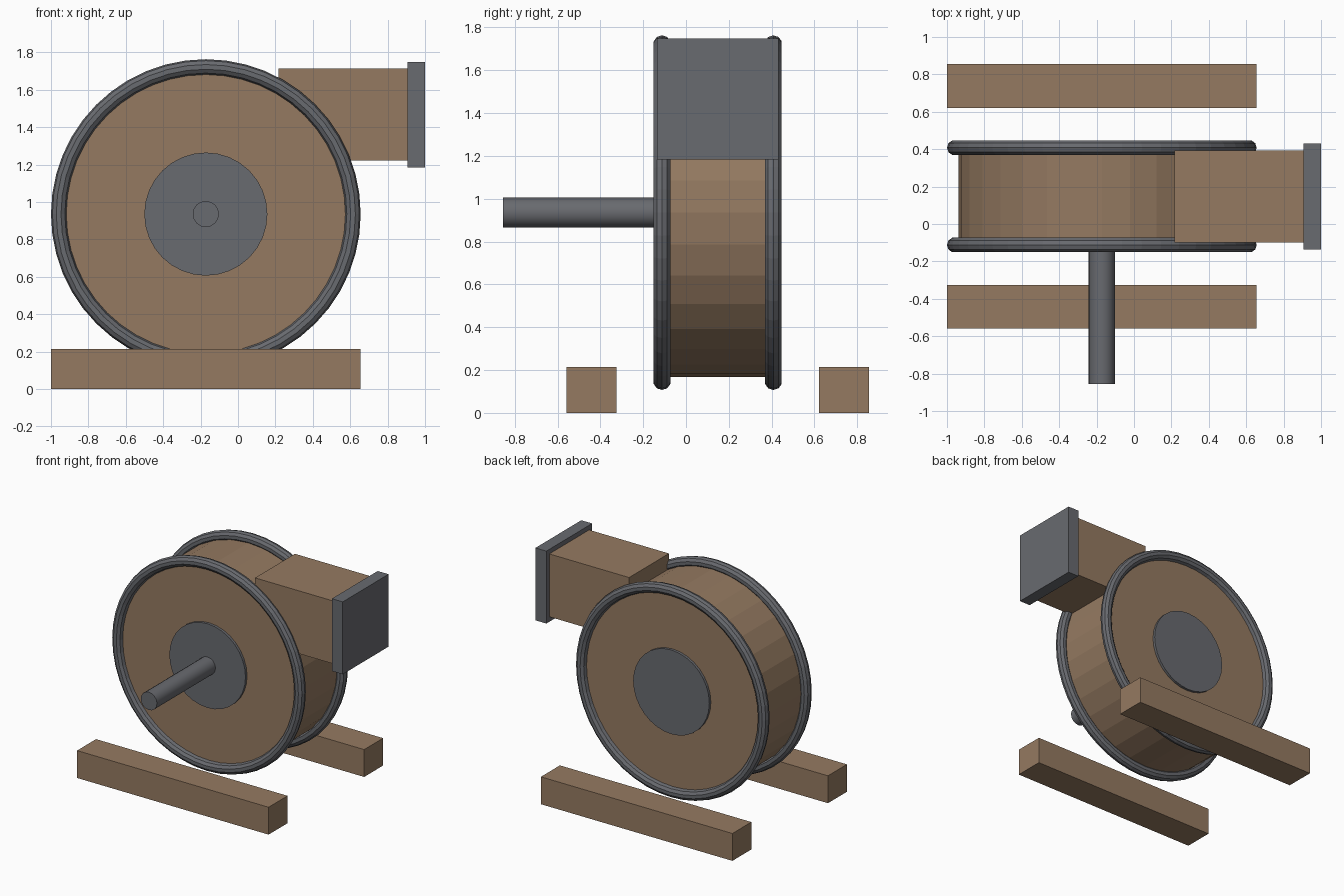
import bpy, math

if "Cube" in bpy.data.objects:
    bpy.data.objects.remove(bpy.data.objects["Cube"])

CX, CY, CZ = -0.172, 0.148, 0.935   # drum axis centre
HALF = 0.26                         # half width of the drum


def material(name, colour):
    m = bpy.data.materials.new(name)
    m.diffuse_color = (*colour, 1)
    m.use_nodes = True
    m.node_tree.nodes["Principled BSDF"].inputs["Base Color"].default_value = m.diffuse_color
    return m


wood = material("wood", (0.30, 0.195, 0.12))
iron = material("iron", (0.14, 0.145, 0.16))


def finish(name, mat):
    ob = bpy.context.object
    ob.name = name
    ob.data.materials.append(mat)
    return ob


def box(name, mat, lo, hi):
    bpy.ops.mesh.primitive_cube_add(size=1, location=[(a + b) / 2 for a, b in zip(lo, hi)])
    ob = finish(name, mat)
    ob.scale = [b - a for a, b in zip(lo, hi)]


def cylinder(name, mat, radius, y0, y1, sides):
    bpy.ops.mesh.primitive_cylinder_add(
        vertices=sides, radius=radius, depth=y1 - y0,
        location=(CX, (y0 + y1) / 2, CZ), rotation=(math.pi / 2, 0, 0))
    return finish(name, mat)


# fan drum
cylinder("drum", wood, 0.767, CY - HALF, CY + HALF, 32)

# rim hoops and hub plates on both faces
for side, s in (("front", -1), ("back", 1)):
    y = CY + s * HALF
    bpy.ops.mesh.primitive_torus_add(
        location=(CX, y, CZ), rotation=(math.pi / 2, 0, 0),
        major_radius=0.787, minor_radius=0.041, major_segments=48, minor_segments=10)
    finish(side + "_hoop", iron)
    cylinder(side + "_hub_plate", iron, 0.329, y - 0.02, y + 0.02, 32)

# drive shaft
cylinder("drive_shaft", iron, 0.07, -0.855, CY, 16)
bpy.ops.object.shade_smooth_by_angle()

# outlet duct and flange
box("outlet_duct", wood, (0.216, -0.098, 1.222), (0.92, 0.394, 1.713))
box("outlet_flange", iron, (0.906, -0.135, 1.183), (1.0, 0.431, 1.749))

# ground skids
for side, s in (("front", -1), ("back", 1)):
    y = CY + s * 0.59
    box(side + "_skid", wood, (-1.0, y - 0.117, 0), (0.656, y + 0.117, 0.214))
